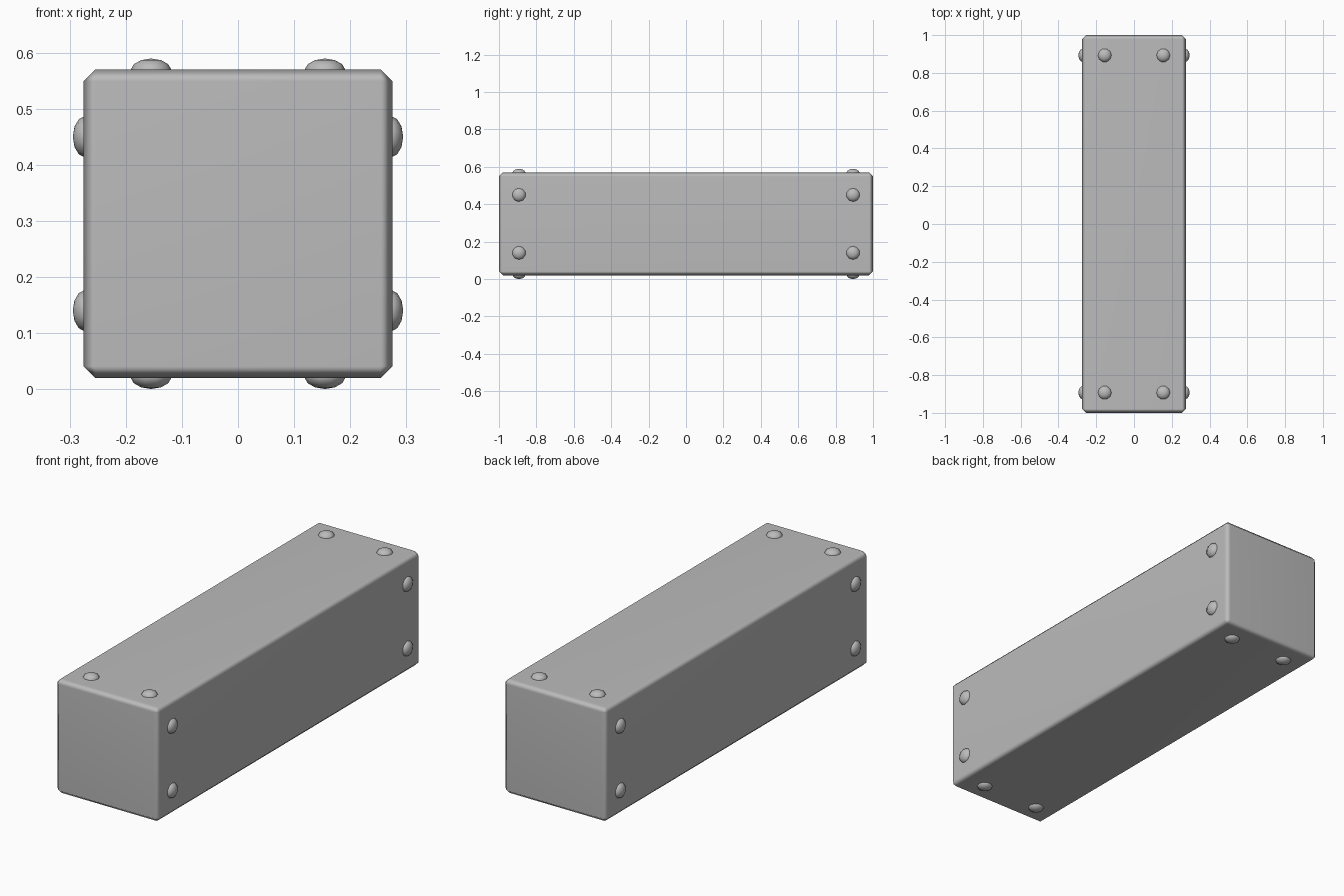
import bpy, bmesh, math
from mathutils import Matrix, Vector

if "Cube" in bpy.data.objects:
    bpy.data.objects.remove(bpy.data.objects["Cube"])

HALF, LENGTH, MID_Z = 0.275, 2.0, 0.295

grey = bpy.data.materials.new("plain_grey")
grey.diffuse_color = (0.5, 0.5, 0.5, 1)
grey.use_nodes = True
grey.node_tree.nodes["Principled BSDF"].inputs["Base Color"].default_value = grey.diffuse_color


def finish(name, bm):
    mesh = bpy.data.meshes.new(name)
    bmesh.ops.recalc_face_normals(bm, faces=bm.faces)
    for f in bm.faces:
        f.smooth = True
    bm.to_mesh(mesh)
    bm.free()
    mesh.materials.append(grey)
    ob = bpy.data.objects.new(name, mesh)
    bpy.context.collection.objects.link(ob)
    return ob


# Long square beam with chamfered edges
bm = bmesh.new()
bmesh.ops.create_cube(bm, size=1)
bmesh.ops.scale(bm, vec=(2 * HALF, LENGTH, 2 * HALF), verts=bm.verts)
beam = finish("beam", bm)
beam.location.z = MID_Z
bevel = beam.modifiers.new("chamfer", 'BEVEL')
bevel.width = 0.021
bevel.segments = 1
weighted = beam.modifiers.new("soft_edges", 'WEIGHTED_NORMAL')
weighted.keep_sharp = True


# Low domed rivet, lathed about z with its rim sunk into the beam
def rivet(name, matrix):
    bm = bmesh.new()
    n = 10
    rings = []
    for r, z in ((0.036, -0.004), (0.036, 0.0), (0.031, 0.009), (0.018, 0.0165)):
        rings.append([bm.verts.new((r * math.cos(math.tau * i / n),
                                    r * math.sin(math.tau * i / n), z)) for i in range(n)])
    tip = bm.verts.new((0, 0, 0.0195))
    for low, high in zip(rings, rings[1:]):
        for i in range(n):
            j = (i + 1) % n
            bm.faces.new((low[i], low[j], high[j], high[i]))
    for i in range(n):
        bm.faces.new((rings[-1][i], rings[-1][(i + 1) % n], tip))
    bm.faces.new(rings[0][::-1])
    ob = finish(name, bm)
    ob.matrix_world = matrix


# Four rivets on each long side
for side in range(4):
    turn = Matrix.Rotation(side * math.pi / 2, 4, 'Y')
    for x in (-0.155, 0.155):
        for y in (-0.893, 0.893):
            place = Matrix.Translation((0, 0, MID_Z)) @ turn @ Matrix.Translation((x, y, HALF))
            rivet("rivet", place)
